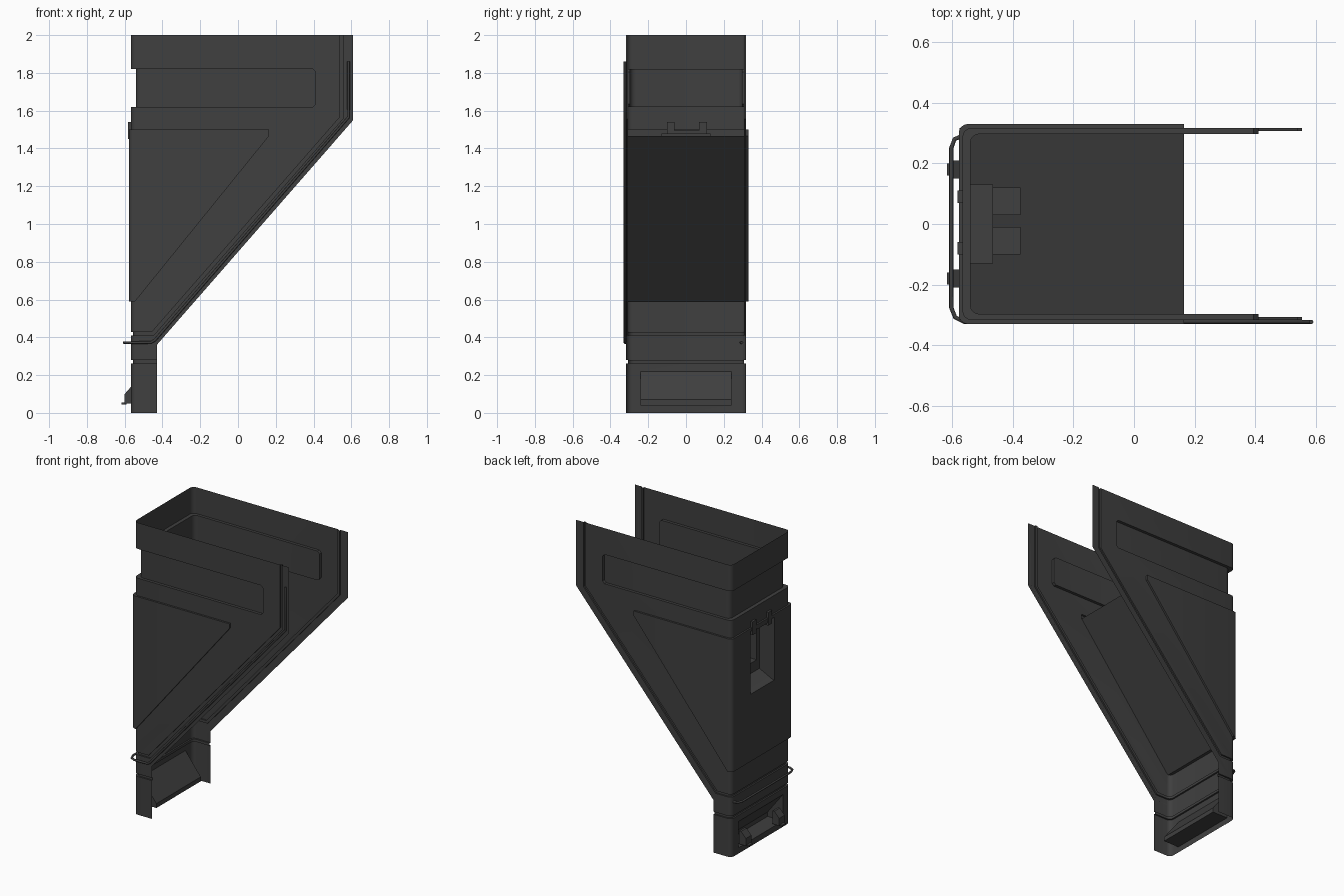
import bpy, bmesh

if "Cube" in bpy.data.objects:
    bpy.data.objects.remove(bpy.data.objects["Cube"])

DARK = bpy.data.materials.new("dark_grey")
DARK.diffuse_color = (0.05, 0.05, 0.05, 1)
DARK.use_nodes = True
DARK.node_tree.nodes["Principled BSDF"].inputs["Base Color"].default_value = DARK.diffuse_color


def make(name, bm):
    bmesh.ops.recalc_face_normals(bm, faces=bm.faces)
    me = bpy.data.meshes.new(name)
    bm.to_mesh(me)
    bm.free()
    ob = bpy.data.objects.new(name, me)
    me.materials.append(DARK)
    bpy.context.collection.objects.link(ob)
    return ob


def prism(name, pts, y0, y1, left=None, r=0.03):
    """xz outline extruded along y; upright edges at x=left are rounded."""
    bm = bmesh.new()
    f = bm.faces.new([bm.verts.new((x, y0, z)) for x, z in pts])
    ext = bmesh.ops.extrude_face_region(bm, geom=[f])["geom"]
    for v in ext:
        if isinstance(v, bmesh.types.BMVert):
            v.co.y = y1
    bmesh.ops.recalc_face_normals(bm, faces=bm.faces)
    if left is not None:
        edges = [e for e in bm.edges
                 if all(abs(v.co.x - left) < 1e-4 for v in e.verts)
                 and abs(e.verts[0].co.y - e.verts[1].co.y) < 1e-4]
        bmesh.ops.bevel(bm, geom=edges, offset=r, segments=4, profile=0.5,
                        affect='EDGES', clamp_overlap=True)
    return make(name, bm)


def boolean(ob, other, op):
    m = ob.modifiers.new("b", 'BOOLEAN')
    m.operation, m.object, m.solver = op, other, 'EXACT'
    bpy.context.view_layer.objects.active = ob
    bpy.ops.object.modifier_apply(modifier=m.name)
    bpy.data.objects.remove(other)


def box_pts(x0, x1, z0, z1):
    return [(x0, z0), (x1, z0), (x1, z1), (x0, z1)]


def groove(ob, pts, w, left):
    """Press a groove into the shell down to half width w and wall x=left."""
    c = prism("cutter", pts, -0.6, 0.6)
    boolean(c, prism("core", box_pts(left, 2, -1, 3), -w, w, left), 'DIFFERENCE')
    boolean(ob, c, 'DIFFERENCE')


# main body outline, solid for now
L, W = -0.566, 0.317
body = prism("funnel_shell", [(L, 0), (-0.43, 0), (-0.43, 0.36), (0.61, 1.55),
                              (0.61, 2), (L, 2)], -W, W, L)

# pressed grooves: upper panel, line along the slanted edge, neck
groove(body, [(-1, 1.62), (0.395, 1.62), (0.41, 1.635), (0.41, 1.805),
              (0.395, 1.82), (-1, 1.82)], 0.297, -0.54)
groove(body, [(-1, 0.41), (-0.447, 0.41), (0.555, 1.557), (0.555, 2.1), (0.54, 2.1),
              (0.54, 1.567), (-0.456, 0.428), (-1, 0.428)], 0.307, -0.555)
groove(body, box_pts(-1, 1, 0.262, 0.28), 0.307, -0.555)

# raised triangular panel wrapping both sides and the wall
boolean(body, prism("wedge", [(-0.578, 0.59), (-0.545, 0.59), (0.165, 1.467),
                              (0.165, 1.5), (-0.578, 1.5)], -0.33, 0.33, -0.578), 'UNION')

# window pocket with two deeper cells, and the lower chute pocket
boolean(body, prism("cutter", [(-0.7, 1.05), (-0.566, 1.05), (-0.465, 1.1),
                               (-0.465, 1.48), (-0.7, 1.48)], -0.13, 0.13), 'DIFFERENCE')
for y in (-0.055, 0.075):
    boolean(body, prism("cutter", box_pts(-0.5, -0.375, 1.17, 1.42),
                        y - 0.045, y + 0.045), 'DIFFERENCE')
boolean(body, prism("cutter", [(-0.7, 0.04), (-0.45, 0.04), (-0.45, 0.07),
                               (-0.566, 0.22), (-0.7, 0.22)], -0.24, 0.24), 'DIFFERENCE')

# open the top, bottom and slanted side so only thin sheet remains
bm = bmesh.new()
bm.from_mesh(body.data)
E = 0.002
tests = [lambda c: c.z > 2 - E, lambda c: c.z < E, lambda c: c.x > 0.61 - E,
         lambda c: abs(c.x + 0.43) < E and c.z < 0.36 + E,
         lambda c: abs((c.x + 0.43) * 1.19 - (c.z - 0.36) * 1.04) < E]
dead = [f for f in bm.faces if any(all(t(v.co) for v in f.verts) for t in tests)]
bmesh.ops.delete(bm, geom=dead, context='FACES')
bm.to_mesh(body.data)
bm.free()

# sloping sheet across the inside of the triangular panel
bm = bmesh.new()
rows = [[bm.verts.new((x, y, z)) for y in (-W, W)]
        for x, z in ((-0.575, 0.59), (-0.545, 0.59), (0.165, 1.467))]
for a, b in zip(rows, rows[1:]):
    bm.faces.new((a[0], a[1], b[1], b[0]))
make("slope_sheet", bm)

# window clips and crossbar
for y in (-0.08, 0.09):
    prism("window_clip", box_pts(-0.582, -0.545, 1.45, 1.54), y - 0.02, y + 0.02)
prism("window_bar", box_pts(-0.574, -0.545, 1.465, 1.495), -0.06, 0.07)

# hooks in the lower opening
for y in (-0.18, 0.18):
    prism("chute_hook", [(-0.55, 0.05), (-0.6, 0.05), (-0.6, 0.1), (-0.565, 0.14),
                         (-0.55, 0.14)], y - 0.03, y + 0.03)
    prism("hook_lip", box_pts(-0.617, -0.59, 0.045, 0.055), y - 0.02, y + 0.02)

# cable along the front edge and around the wall
cu = bpy.data.curves.new("cable", 'CURVE')
cu.dimensions, cu.bevel_depth, cu.bevel_resolution = '3D', 0.007, 2
cu.use_fill_caps = True
path = [(0.585, -0.323, 1.86), (0.585, -0.323, 1.565), (-0.44, -0.323, 0.385),
        (-0.46, -0.323, 0.373), (-0.56, -0.323, 0.372), (-0.59, -0.308, 0.372),
        (-0.603, -0.275, 0.372), (-0.603, 0.25, 0.372), (-0.592, 0.28, 0.372),
        (-0.555, 0.295, 0.372)]
sp = cu.splines.new('POLY')
sp.points.add(len(path) - 1)
for p, c in zip(sp.points, path):
    p.co = (*c, 1)
cu.materials.append(DARK)
cable = bpy.data.objects.new("cable", cu)
bpy.context.collection.objects.link(cable)

# smooth the rounded corners
bpy.ops.object.select_all(action='DESELECT')
body.select_set(True)
bpy.context.view_layer.objects.active = body
bpy.ops.object.shade_smooth_by_angle()
